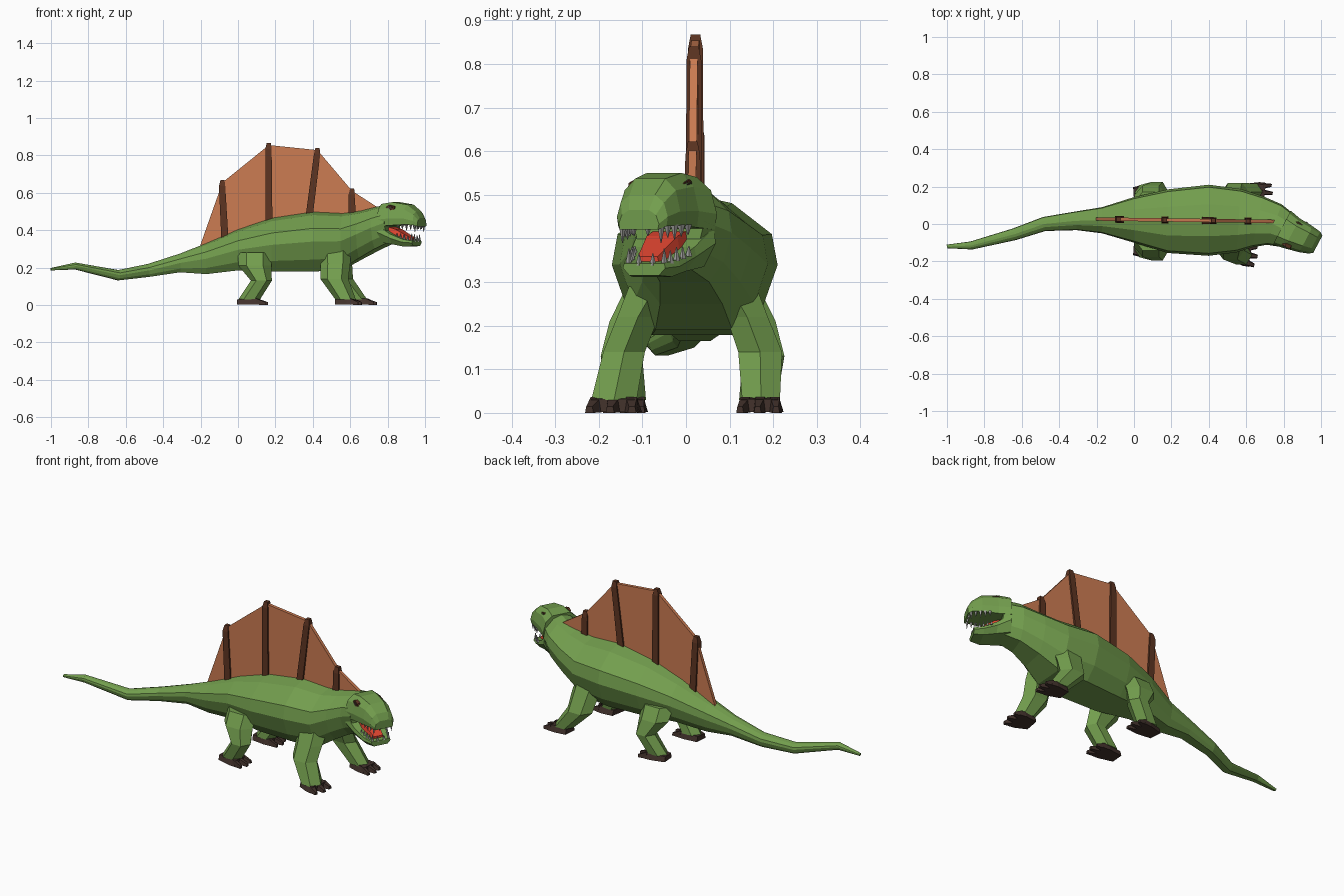
import bpy, bmesh, math
from mathutils import Vector

if "Cube" in bpy.data.objects:
    bpy.data.objects.remove(bpy.data.objects["Cube"])


def material(name, r, g, b):
    m = bpy.data.materials.new(name)
    m.diffuse_color = (r, g, b, 1)
    m.use_nodes = True
    m.node_tree.nodes["Principled BSDF"].inputs["Base Color"].default_value = m.diffuse_color
    return m


GREEN = material("green_skin", .17, .34, .075)
ORANGE = material("orange_membrane", .60, .20, .085)
BROWN = material("brown_bone", .11, .035, .016)
DARK = material("dark_claw", .055, .032, .025)
RED = material("red_mouth", .75, .06, .03)
BONE = material("grey_teeth", .38, .38, .36)


def finish(name, rings, mat):
    """Skin a list of equal point rings, capping both ends."""
    bm = bmesh.new()
    vs = [[bm.verts.new(p) for p in ring] for ring in rings]
    n = len(vs[0])
    for a, b in zip(vs, vs[1:]):
        for i in range(n):
            j = (i + 1) % n
            bm.faces.new((a[i], a[j], b[j], b[i]))
    bm.faces.new(vs[0])
    bm.faces.new(vs[-1])
    bmesh.ops.recalc_face_normals(bm, faces=bm.faces)
    me = bpy.data.meshes.new(name)
    bm.to_mesh(me)
    bm.free()
    me.materials.append(mat)
    ob = bpy.data.objects.new(name, me)
    bpy.context.collection.objects.link(ob)
    return ob


def loft(name, sections, half, mat):
    """sections: x, y, yaw, half width, bottom z, top z; half: right half of the outline."""
    outline = half + [(-w, h) for w, h in reversed(half) if w]
    rings = []
    for x, y, yaw, hw, zb, zt in sections:
        s, c = math.sin(math.radians(yaw)), math.cos(math.radians(yaw))
        rings.append([(x - s * w * hw, y + c * w * hw, zb + (zt - zb) * h) for w, h in outline])
    return finish(name, rings, mat)


def cone(name, base, tip, r, mat, n=4):
    base, tip = Vector(base), Vector(tip)
    q = (tip - base).to_track_quat('Z', 'Y')
    ring = lambda c, k: [c + q @ Vector((k * math.cos(2 * math.pi * i / n), k * math.sin(2 * math.pi * i / n), 0))
                         for i in range(n)]
    return finish(name, [ring(base, r), ring(tip, r * .12)], mat)


# Body from tail tip to the back of the head
trunk = [(0, 1), (.45, .94), (.93, .72), (1, .5), (.82, .2), (.52, 0)]
loft("body_and_tail", [
    (-1, -.12, 15, .01, .185, .198),
    (-.87, -.115, 15, .022, .19, .227),
    (-.64, -.055, 18, .032, .132, .187),
    (-.48, 0, 10, .038, .15, .22),
    (-.31, .017, 4, .05, .175, .275),
    (-.17, .02, 0, .07, .165, .33),
    (0, .022, 0, .122, .185, .405),
    (.18, .015, 0, .17, .178, .465),
    (.40, .02, 0, .19, .178, .50),
    (.56, .018, -4, .17, .19, .492),
    (.66, .012, -12, .14, .25, .505),
    (.75, -.003, -20, .115, .30, .527),
    (.825, -.04, -28, .093, .335, .543)], trunk, GREEN)

# Head: upper jaw, lower jaw, tongue
YAW = -28
loft("upper_head", [
    (.79, -.02, YAW, .103, .42, .54),
    (.845, -.05, YAW, .090, .425, .55),
    (.92, -.082, YAW, .078, .43, .537),
    (.965, -.10, YAW, .066, .428, .50),
    (.983, -.108, YAW, .052, .42, .465)],
    [(.5, 1), (.85, .75), (1, .3), (.95, 0)], GREEN)
loft("lower_jaw", [
    (.79, -.02, YAW, .10, .335, .425),
    (.85, -.052, YAW, .085, .325, .38),
    (.91, -.078, YAW, .072, .312, .352),
    (.955, -.096, YAW, .055, .315, .343)],
    [(.95, 1), (1, .6), (.7, 0)], GREEN)
loft("tongue", [
    (.80, -.025, YAW, .055, .36, .425),
    (.86, -.055, YAW, .05, .345, .405),
    (.935, -.088, YAW, .032, .335, .358)],
    [(.8, 1), (1, 0)], RED)

# Teeth and eyes are placed in the head's own frame
fwd = Vector((math.cos(math.radians(YAW)), math.sin(math.radians(YAW)), 0))
side = Vector((-fwd.y, fwd.x, 0))
eye_mid = Vector((.848, -.058, 0))
snout = Vector((.98, -.107, 0))
for s in (-1, 1):
    for i in range(5):
        t = i / 4
        size = (.034, .022, .026, .02, .016)[i]
        p = snout - fwd * (.012 + .09 * t) + side * s * (.05 + .022 * t) + Vector((0, 0, .432))
        cone("upper_tooth", p, p + Vector((0, 0, -size - .008)), .009, BONE)
        p = snout - fwd * (.035 + .075 * t) + side * s * (.046 + .024 * t) + Vector((0, 0, .338 + .02 * t))
        cone("lower_tooth", p, p + Vector((0, 0, size * .8 + .012)), .008, BONE)
    p = snout - fwd * .008 + side * s * .018 + Vector((0, 0, .43))
    cone("front_upper_tooth", p, p + Vector((0, 0, -.025)), .009, BONE)
    p = snout - fwd * .032 + side * s * .018 + Vector((0, 0, .338))
    cone("front_lower_tooth", p, p + Vector((0, 0, .028)), .008, BONE)
    # Eye: brown socket with a dark centre
    for name, k, out, mat in (("eye_socket", 1, .072, BROWN), ("eye", .6, .076, DARK)):
        c = eye_mid + Vector((0, 0, .519))
        rings = []
        for d in (.04, out):
            rings.append([c + side * s * d + fwd * k * a + Vector((0, 0, k * b))
                          for a, b in ((-.026, .004), (-.008, .016), (.022, .008), (.024, -.006), (0, -.014))])
        finish(name, rings, mat)


# Legs: hexagonal rings (x, y, z, radius x, radius y) from the body down
def leg(name, path, foot, yaw, length, hw):
    rings = [[(x + rx * math.cos(math.pi * i / 3), y + ry * math.sin(math.pi * i / 3), z)
              for i in range(6)] for x, y, z, rx, ry in path]
    finish(name, rings, GREEN)
    c = Vector((foot[0], foot[1], 0))
    d = Vector((math.cos(math.radians(yaw)), math.sin(math.radians(yaw)), 0))
    n = Vector((-d.y, d.x, 0))
    at = lambda k: (c + d * k * length)[:2]
    loft(name + "_foot", [(*at(-.5), yaw, hw * .7, 0.002, .03), (*at(0), yaw, hw, 0.002, .036),
                          (*at(.25), yaw, hw, 0.002, .032)], [(.8, 1), (1, 0)], DARK)
    for k in (-1, 0, 1):
        p = c + d * length * .15 + n * k * hw * .66
        q = c + d * length * (.55 - .07 * abs(k)) + n * k * hw * .8
        loft(name + "_claw", [(p.x, p.y, yaw, hw * .3, 0.002, .036), (q.x, q.y, yaw, hw * .16, 0, .015)],
             [(.7, 1), (1, 0)], DARK)


leg("front_leg_right",
    [(.52, -.07, .29, .085, .07), (.52, -.11, .22, .08, .055), (.515, -.142, .14, .075, .055),
     (.575, -.165, .03, .055, .06)], (.59, -.162), -10, .13, .062)
leg("front_leg_left",
    [(.52, .10, .29, .085, .07), (.53, .14, .22, .08, .055), (.54, .17, .14, .075, .058),
     (.635, .172, .03, .055, .05)], (.665, .172), -6, .14, .052)
for nm, s, off in (("right", -1, 0), ("left", 1, .03)):
    y = lambda v: s * (v + off)
    leg("hind_leg_" + nm,
        [(.09, y(.08), .28, .09, .07), (.09, y(.125), .21, .088, .058), (.125, y(.148), .13, .056, .055),
         (.06, y(.135), .03, .058, .05)], (.075, y(.137)), 4 * s, .155, .05)


# Back sail: thin membrane and four bony spines
def sail_y(x):
    return .024 - .014 * x


top = [(-.205, .31), (-.083, .655), (.165, .855), (.425, .828), (.61, .61), (.75, .52)]
base = [(-.205, .29), (-.07, .35), (.165, .44), (.38, .47), (.61, .47), (.75, .50)]
for (a, b), (c, d) in zip(zip(top, base), zip(top[1:], base[1:])):
    finish("sail_panel", [[(x, sail_y(x) + w, z) for x, z in (a, c, d, b)] for w in (-.009, .009)], ORANGE)
for (x1, z1), (x0, z0) in list(zip(top, base))[1:-1]:
    rings = []
    for x, z, r in ((x0, z0, .019), (x1 - .002, z1 - .02, .017), (x1, z1 + .012, .011)):
        rings.append([(x + i * r, sail_y(x) + j * r, z)
                      for i, j in ((-1, -1), (1, -1), (1, 1), (-1, 1))])
    finish("sail_spine", rings, BROWN)
